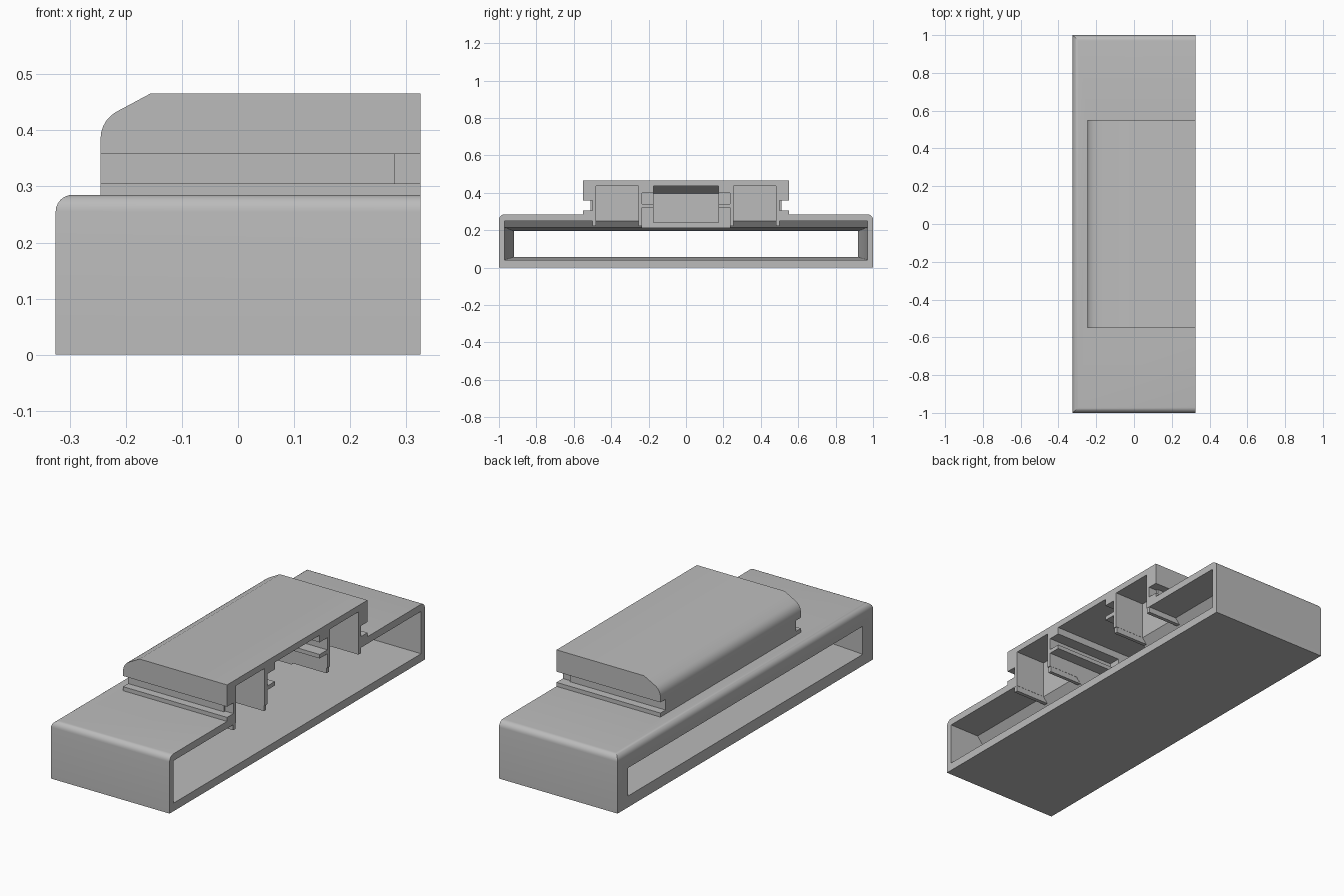
import bpy, bmesh, math

old = bpy.data.objects.get("Cube")
if old:
    bpy.data.objects.remove(old, do_unlink=True)

grey = bpy.data.materials.new("plain grey")
grey.use_nodes = True
grey.diffuse_color = (0.5, 0.5, 0.5, 1)
grey.node_tree.nodes["Principled BSDF"].inputs["Base Color"].default_value = (0.5, 0.5, 0.5, 1)


def finish(name, bm):
    bmesh.ops.recalc_face_normals(bm, faces=bm.faces[:])
    mesh = bpy.data.meshes.new(name)
    bm.to_mesh(mesh)
    bm.free()
    mesh.materials.append(grey)
    obj = bpy.data.objects.new(name, mesh)
    bpy.context.collection.objects.link(obj)
    return obj


def loft(name, rings):
    """Skin a closed solid through rings with equal point counts."""
    bm = bmesh.new()
    rows = [[bm.verts.new(p) for p in ring] for ring in rings]
    n = len(rows[0])
    for a, b in zip(rows, rows[1:]):
        for i in range(n):
            j = (i + 1) % n
            bm.faces.new((a[i], a[j], b[j], b[i]))
    bm.faces.new(rows[0])
    bm.faces.new(rows[-1])
    return finish(name, bm)


def prism(name, profile, y0, y1):
    return loft(name, [[(x, y, z) for x, z in profile] for y in (y0, y1)])


def box(name, x0, x1, y0, y1, z0, z1):
    return prism(name, [(x0, z0), (x1, z0), (x1, z1), (x0, z1)], y0, y1)


def pair(name, x0, x1, y0, y1, z0, z1):
    return [box(name + "_left", x0, x1, y0, y1, z0, z1),
            box(name + "_right", x0, x1, -y1, -y0, z0, z1)]


def combine(target, tool, operation):
    mod = target.modifiers.new(operation.lower(), 'BOOLEAN')
    mod.operation, mod.solver, mod.object = operation, 'EXACT', tool
    deps = bpy.context.evaluated_depsgraph_get()
    mesh = bpy.data.meshes.new_from_object(target.evaluated_get(deps))
    target.modifiers.clear()
    target.data = mesh
    bpy.data.objects.remove(tool, do_unlink=True)


# Main housing, top edges rounded on the back and both ends
FRONT = 0.325
housing = box("housing", -FRONT, 0.35, -1, 1, 0, 0.285)
bm = bmesh.new()
bm.from_mesh(housing.data)
top = [e for e in bm.edges if all(v.co.z > 0.28 for v in e.verts)
       and not all(v.co.x > 0.3 for v in e.verts)]
bmesh.ops.bevel(bm, geom=top, offset=0.03, segments=6, profile=0.5, affect='EDGES')
bm.to_mesh(housing.data)
bm.free()

# Raised cap with curved and sloped rear, and a side groove at each end
arc = [(-0.19 - 0.055 * math.cos(a), 0.385 + 0.055 * math.sin(a))
       for a in [math.radians(d) for d in range(0, 61, 12)]]
cap = prism("cap", [(0.35, 0.26), (-0.245, 0.26)] + arc + [(-0.155, 0.466), (0.35, 0.466)],
            -0.55, 0.55)
for tool in (pair("groove", -0.3, 0.285, 0.51, 0.6, 0.305, 0.358)
             + pair("groove_end", 0.28, 0.4, 0.50, 0.6, 0.305, 0.358)):
    combine(cap, tool, 'DIFFERENCE')
combine(housing, cap, 'UNION')

# Through cavity, tapering in a curve to the rear window
sections = [(0.4, 0.97, 0.04, 0.25), (0.16, 0.97, 0.04, 0.25), (0.13, 0.97, 0.04, 0.215)]
for i in range(1, 9):
    t = i / 8
    e = t * t
    sections.append((0.13 - 0.455 * t, 0.97 - 0.05 * e, 0.04 + 0.016 * e, 0.215 - 0.02 * e))
sections.append((-0.4, 0.92, 0.056, 0.195))
cutters = [loft("cavity", [[(x, -y, a), (x, y, a), (x, y, b), (x, -y, b)]
                           for x, y, a, b in sections])]

# Side bays, central slot with sloped roof, and undercuts that leave the rails
cutters += pair("bay", 0.16, 0.4, 0.255, 0.48, 0.205, 0.435)
cutters.append(prism("slot", [(-0.215, 0.24), (-0.215, 0.395), (-0.155, 0.435), (0.4, 0.435),
                              (0.4, 0.18), (-0.05, 0.18), (-0.05, 0.24)], -0.175, 0.175))
cutters += pair("lower_undercut", -0.05, 0.4, 0.17, 0.235, 0.18, 0.32)
cutters += pair("upper_undercut", -0.05, 0.4, 0.17, 0.235, 0.34, 0.4)
cutters.append(box("front_trim", FRONT, 0.6, -1.2, 1.2, -0.2, 0.7))
for tool in cutters:
    combine(housing, tool, 'DIFFERENCE')

# Hanging skirts below the rail plates and bay ends
parts = [housing]
parts += pair("rail_skirt", 0.12, 0.32, 0.236, 0.254, 0.222, 0.3)
parts += pair("bay_skirt", 0.12, 0.324, 0.481, 0.5, 0.222, 0.27)

bpy.ops.object.select_all(action='DESELECT')
for obj in parts:
    obj.select_set(True)
bpy.context.view_layer.objects.active = housing
bpy.ops.object.shade_smooth_by_angle(angle=math.radians(30))
